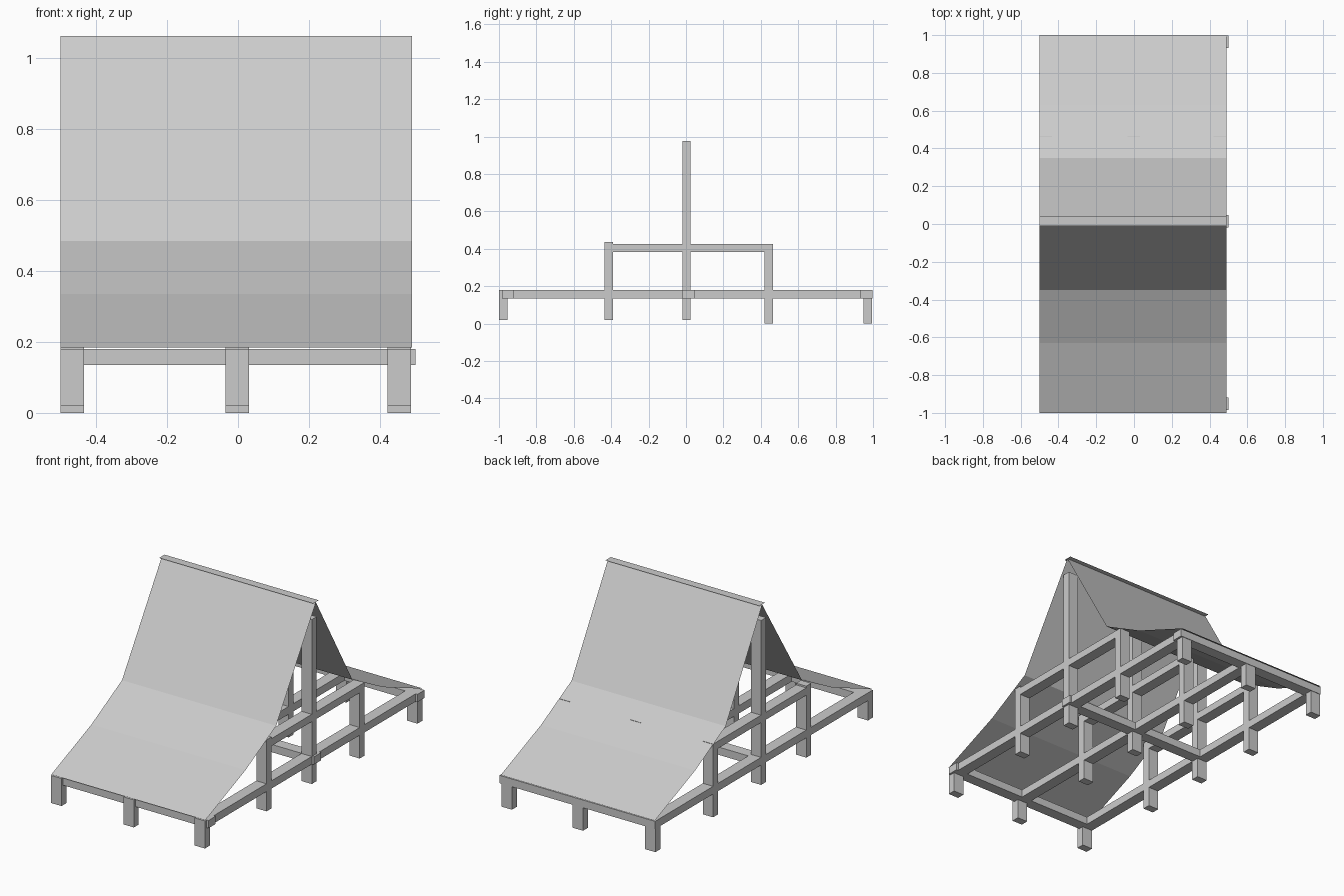
import bpy
import bmesh

if "Cube" in bpy.data.objects:
    bpy.data.objects.remove(bpy.data.objects["Cube"])


def box(name, x0, x1, y0, y1, z0, z1):
    bpy.ops.mesh.primitive_cube_add(size=1, location=((x0 + x1) / 2, (y0 + y1) / 2, (z0 + z1) / 2))
    ob = bpy.context.object
    ob.name = name
    ob.scale = (x1 - x0, y1 - y0, z1 - z0)
    return ob


def sheet(name, profile, x0=-0.5, x1=0.49):
    # thin sheet: a y-z profile swept along x
    bm = bmesh.new()
    rows = [[bm.verts.new((x, y, z)) for x in (x0, x1)] for y, z in profile]
    for a, b in zip(rows, rows[1:]):
        bm.faces.new((a[0], a[1], b[1], b[0]))
    for f in bm.faces:
        f.normal_update()
        if f.normal.z < 0:
            f.normal_flip()
    me = bpy.data.meshes.new(name)
    bm.to_mesh(me)
    bm.free()
    ob = bpy.data.objects.new(name, me)
    bpy.context.collection.objects.link(ob)
    return ob


# three timber frames side by side
POSTS = [("front", -1.0, 0.02, 0.18), ("front_inner", -0.435, 0.02, 0.435),
         ("king", -0.02, 0.02, 0.975), ("back_inner", 0.42, 0.0, 0.425),
         ("back", 0.95, 0.0, 0.18)]
for side, x in (("left", -0.5), ("middle", -0.035), ("right", 0.422)):
    for part, y, z0, z1 in POSTS:
        box(f"{side}_{part}_post", x, x + 0.066, y, y + 0.045, z0, z1)
    box(f"{side}_lower_beam", x, x + 0.066, -1.0, 0.995, 0.135, 0.18)
    box(f"{side}_upper_beam", x, x + 0.066, -0.435, 0.465, 0.382, 0.425)

# cross beams tying the frames together
for part, y in (("front", -0.985), ("centre", -0.018), ("back", 0.932)):
    box(f"{part}_cross_beam", -0.5, 0.5, y, y + 0.066, 0.135, 0.18)

# roof sheets, flared toward the eaves
slope = [(1.0, 0.185), (0.63, 0.335), (0.35, 0.485)]
ridge = (0.015, 1.063)
sheet("front_roof", [(-y, z) for y, z in slope] + [ridge])
sheet("back_roof", slope + [ridge])

# flat ridge cap
sheet("ridge_cap", [(-0.01, 1.065), (0.04, 1.065)])
